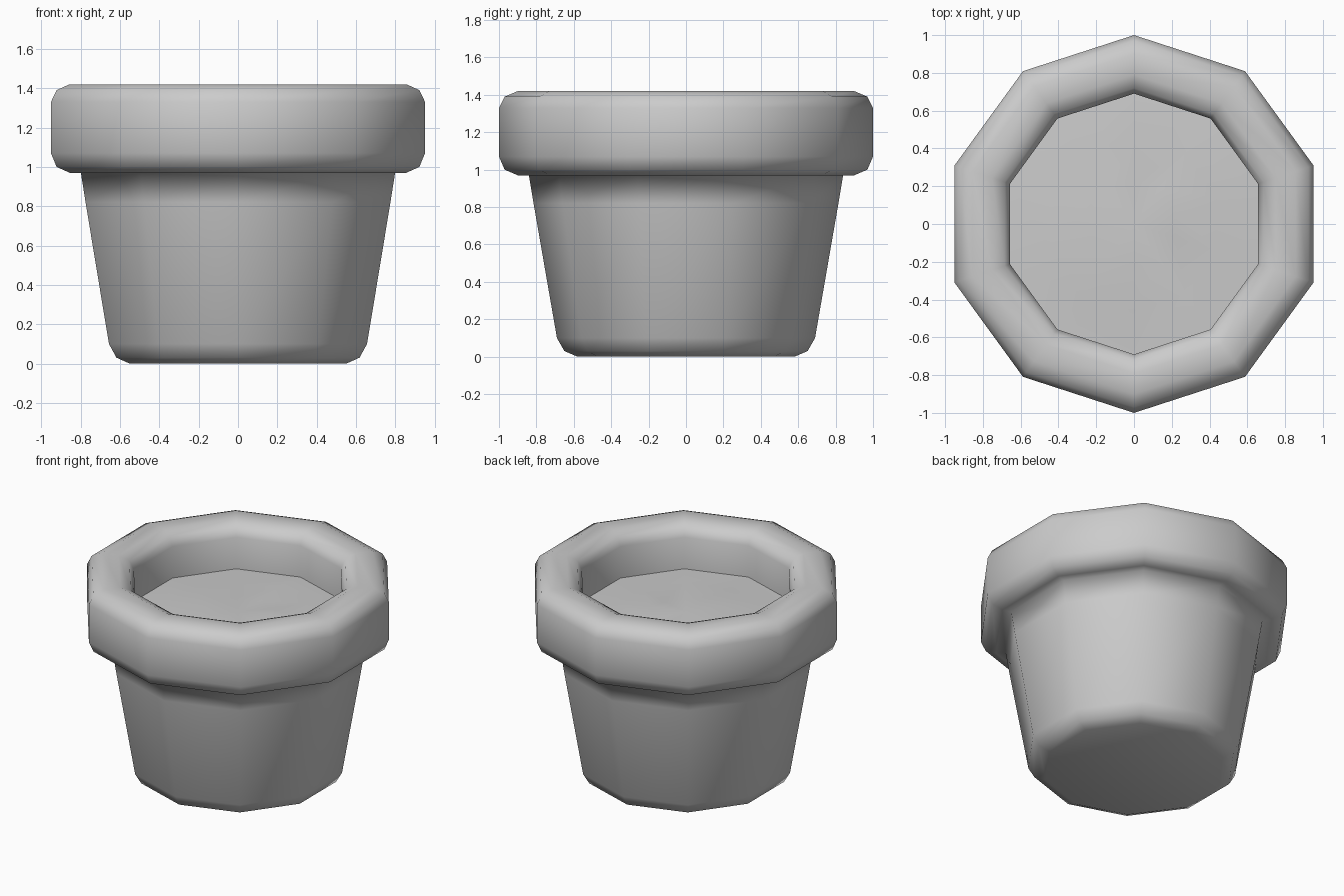
import bpy
import bmesh
import math
import random

if "Cube" in bpy.data.objects:
    bpy.data.objects.remove(bpy.data.objects["Cube"], do_unlink=True)

SIDES = 10
random.seed(4)


def make_material(name, colour):
    mat = bpy.data.materials.new(name)
    mat.use_nodes = True
    mat.diffuse_color = colour
    mat.node_tree.nodes["Principled BSDF"].inputs["Base Color"].default_value = colour
    return mat


def ring(bm, radius, z, wobble=0.0):
    """Ten-sided ring with one corner pointing to the back."""
    verts = []
    for i in range(SIDES):
        a = math.pi / 2 + math.tau * i / SIDES
        height = z + random.uniform(-wobble, wobble)
        verts.append(bm.verts.new((radius * math.cos(a), radius * math.sin(a), height)))
    return verts


def bridge(bm, lower, upper):
    for i in range(SIDES):
        j = (i + 1) % SIDES
        bm.faces.new((lower[i], lower[j], upper[j], upper[i]))


def finish(bm, name, mat):
    for face in bm.faces:
        face.smooth = True
    mesh = bpy.data.meshes.new(name)
    bm.to_mesh(mesh)
    bm.free()
    mesh.materials.append(mat)
    obj = bpy.data.objects.new(name, mesh)
    bpy.context.collection.objects.link(obj)
    return obj


grey = make_material("plain grey", (0.6, 0.6, 0.6, 1.0))

# Pot: tapered body, overhanging rounded rim and inner wall in one skin
profile = [
    (0.58, 0.0), (0.65, 0.03), (0.69, 0.10),
    (0.815, 0.82), (0.84, 0.97),
    (0.90, 0.97), (0.97, 1.0), (1.0, 1.07),
    (1.0, 1.33), (0.97, 1.39), (0.90, 1.42),
    (0.79, 1.42), (0.72, 1.39), (0.69, 1.33), (0.69, 1.06),
]
bm = bmesh.new()
rings = [ring(bm, r, z) for r, z in profile]
for lower, upper in zip(rings, rings[1:]):
    bridge(bm, lower, upper)
bm.faces.new(list(reversed(rings[0])))
finish(bm, "pot", grey)

# Soil: slightly uneven disc set below the rim
bm = bmesh.new()
soil = [ring(bm, 0.69, 1.11), ring(bm, 0.46, 1.12, 0.012), ring(bm, 0.23, 1.13, 0.015)]
for outer, inner in zip(soil, soil[1:]):
    bridge(bm, outer, inner)
centre = bm.verts.new((0, 0, 1.13))
for i in range(SIDES):
    bm.faces.new((soil[-1][i], soil[-1][(i + 1) % SIDES], centre))
finish(bm, "soil", grey)
